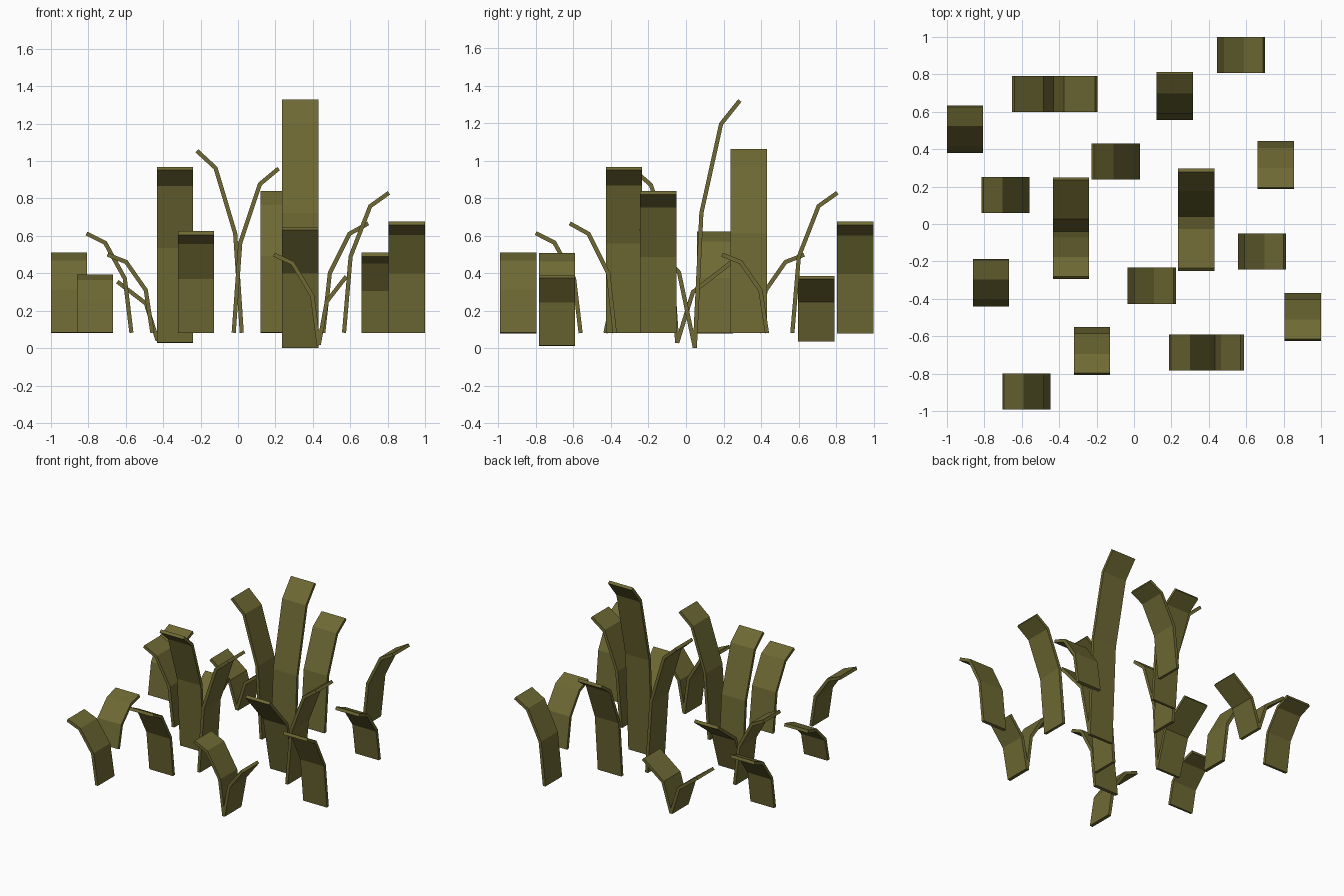
import bpy
from mathutils import Vector

cube = bpy.data.objects.get("Cube")
if cube:
    bpy.data.objects.remove(cube, do_unlink=True)

WIDTH, THICK = 0.193, 0.022
TALL = ((0, 0), (0.035, 0.545), (0.14, 0.905), (0.24, 1))   # reach, height fraction
SHORT = ((0, 0), (0.29, 0.63), (1, 1))                      # reach and height fractions

leaf = bpy.data.materials.new("olive leaf")
leaf.use_nodes = True
olive = (0.156, 0.141, 0.034, 1)
leaf.diffuse_color = olive
leaf.node_tree.nodes["Principled BSDF"].inputs["Base Color"].default_value = olive


def blade(name, axis, sign, base, side, path):
    """Bent strip: path of (along, z), extruded across its width."""
    pts = [Vector((base + sign * a, z)) for a, z in path]
    dirs = [(b - a).normalized() for a, b in zip(pts, pts[1:])]
    verts, faces = [], []
    for i, p in enumerate(pts):
        d0, d1 = dirs[max(i - 1, 0)], dirs[min(i, len(dirs) - 1)]
        t = (d0 + d1).normalized()
        n = Vector((-t.y, t.x)) * (THICK / 2 / t.dot(d1))
        for q, w in ((p + n, -1), (p + n, 1), (p - n, 1), (p - n, -1)):
            s = side + w * WIDTH / 2
            verts.append((q.x, s, q.y) if axis == "x" else (s, q.x, q.y))
    for i in range(len(pts) - 1):
        for k in range(4):
            a, b = 4 * i + k, 4 * i + (k + 1) % 4
            faces.append((a, b, b + 4, a + 4))
    end = len(verts) - 4
    faces += [(3, 2, 1, 0), tuple(range(end, end + 4))]
    if axis == "y":
        faces = [f[::-1] for f in faces]
    mesh = bpy.data.meshes.new(name)
    mesh.from_pydata(verts, [], faces)
    mesh.materials.append(leaf)
    obj = bpy.data.objects.new(name, mesh)
    bpy.context.collection.objects.link(obj)


def tall(name, axis, sign, base, side, top, low=0.082):
    blade(name, axis, sign, base, side,
          [(a, low + f * (top - low)) for a, f in TALL])


def short(name, axis, sign, base, side, top, reach, low):
    blade(name, axis, sign, base, side,
          [(a * reach, low + f * (top - low)) for a, f in SHORT])


# Single blades: lean axis, lean sign, base position, side position, tip height
singles = (
    ("x", -1, -0.57, 0.155, 0.613), ("x", -1, 0.02, 0.335, 1.055),
    ("x", 1, -0.023, -0.33, 0.96), ("x", 1, 0.456, 0.903, 0.667),
    ("x", 1, 0.567, -0.148, 0.83), ("x", -1, -0.458, -0.895, 0.5),
    ("y", 1, 0.39, -0.903, 0.5), ("y", 1, 0.567, 0.218, 0.83),
    ("y", -1, 0.432, 0.758, 0.5), ("y", 1, -0.43, -0.765, 0.382),
    ("y", -1, -0.562, -0.225, 0.615), ("y", -1, -0.38, 0.902, 0.667),
)
for number, spec in enumerate(singles, 1):
    tall(f"leaf_blade_{number}", *spec)

# Forked clumps: two blades growing from one base
tall("fork_back_long", "y", 1, 0.047, 0.333, 1.322, 0.002)
short("fork_back_short", "y", -1, 0.047, 0.333, 0.64, 0.29, 0.004)
tall("fork_front_long", "y", -1, -0.047, -0.336, 0.96, 0.03)
short("fork_front_short", "y", 1, -0.047, -0.336, 0.46, 0.29, 0.03)
tall("fork_side_long", "x", -1, 0.432, -0.688, 0.5, 0.015)
short("fork_side_short", "x", 1, 0.432, -0.688, 0.383, 0.147, 0.02)
short("fork_low_left", "x", -1, -0.43, 0.695, 0.355, 0.215, 0.04)
short("fork_low_right", "x", 1, -0.43, 0.695, 0.378, 0.228, 0.04)
